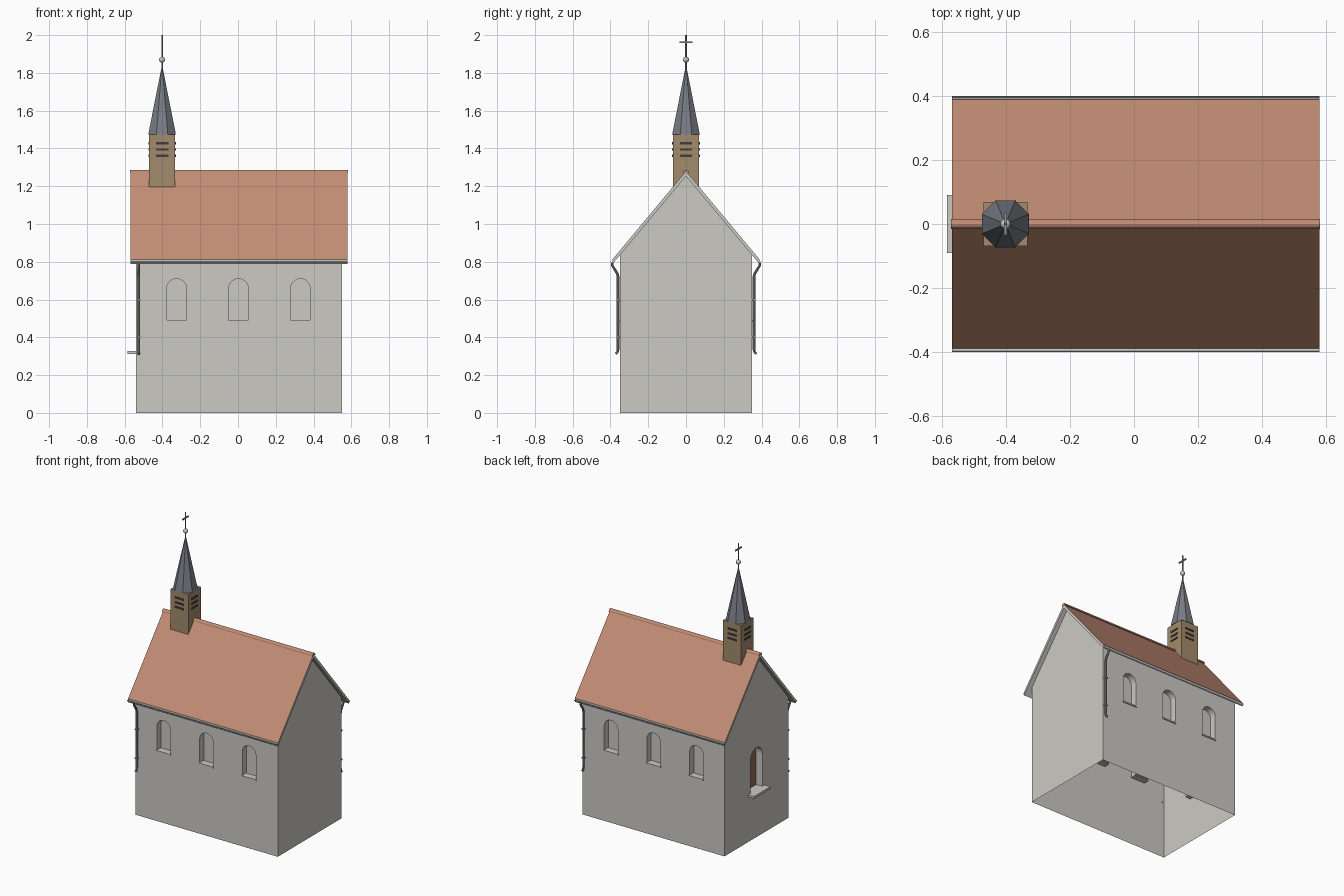
import bpy, bmesh, math
from mathutils import Vector

if "Cube" in bpy.data.objects:
    bpy.data.objects.remove(bpy.data.objects["Cube"])


def mat(name, rgb):
    m = bpy.data.materials.new(name)
    m.diffuse_color = (*rgb, 1)
    m.use_nodes = True
    m.node_tree.nodes["Principled BSDF"].inputs["Base Color"].default_value = m.diffuse_color
    return m


PLASTER = mat("plaster", (0.60, 0.59, 0.55))
TILE = mat("roof_tile", (0.54, 0.265, 0.175))
WOOD = mat("tower_wood", (0.37, 0.26, 0.15))
SLATE = mat("slate", (0.19, 0.205, 0.235))
DARK = mat("dark_louvre", (0.05, 0.045, 0.045))
METAL = mat("grey_metal", (0.30, 0.30, 0.30))
DOOR = mat("brown_panel", (0.27, 0.155, 0.085))


def finish(name, bm, *mats):
    bmesh.ops.recalc_face_normals(bm, faces=bm.faces)
    me = bpy.data.meshes.new(name)
    bm.to_mesh(me)
    bm.free()
    for m in mats:
        me.materials.append(m)
    ob = bpy.data.objects.new(name, me)
    bpy.context.collection.objects.link(ob)
    return ob


def prism(name, pts, axis, a, b, *mats):
    """Extrude a profile (horizontal, z) along the x or y axis from a to b."""
    bm = bmesh.new()
    put = (lambda p, t: (t, p[0], p[1])) if axis == "x" else (lambda p, t: (p[0], t, p[1]))
    r0 = [bm.verts.new(put(p, a)) for p in pts]
    r1 = [bm.verts.new(put(p, b)) for p in pts]
    bm.faces.new(r0)
    bm.faces.new(r1)
    for i in range(len(pts)):
        j = (i + 1) % len(pts)
        bm.faces.new((r0[i], r0[j], r1[j], r1[i]))
    return finish(name, bm, *mats)


def box(name, x0, x1, y0, y1, z0, z1, m):
    return prism(name, [(x0, z0), (x1, z0), (x1, z1), (x0, z1)], "y", y0, y1, m)


def arch(c, w, z0, z1):
    """Round-headed opening outline."""
    r = w / 2
    return [(c - r, z0), (c + r, z0)] + [
        (c + r * math.cos(math.pi * i / 10), z1 - r + r * math.sin(math.pi * i / 10))
        for i in range(11)]


def smooth(ob):
    bpy.ops.object.select_all(action="DESELECT")
    ob.select_set(True)
    bpy.context.view_layer.objects.active = ob
    bpy.ops.object.shade_smooth_by_angle(angle=math.radians(40))


# Walls with recessed windows, open underneath
walls = prism("walls", [(-0.35, 0), (0.35, 0), (0.35, 0.84), (0, 1.26), (-0.35, 0.84)],
              "x", -0.54, 0.55, PLASTER, DOOR)
cutters = []
for s in (-1, 1):
    for c in (-0.325, 0.003, 0.33):
        cutters.append(prism("window_cutter", arch(c, 0.104, 0.49, 0.71), "y",
                             s * 0.305, s * 0.45, PLASTER))
        box("window_sill", c - 0.056, c + 0.056, min(s * 0.31, s * 0.356),
            max(s * 0.31, s * 0.356), 0.483, 0.492, PLASTER)
cutters.append(prism("gable_cutter", arch(0, 0.13, 0.325, 0.62), "x", -0.7, -0.49, PLASTER))
for c in cutters:
    mod = walls.modifiers.new("cut", "BOOLEAN")
    mod.operation = "DIFFERENCE"
    mod.solver = "EXACT"
    mod.object = c
    c.hide_render = True
    c.hide_viewport = False
bpy.context.view_layer.objects.active = walls
walls.select_set(True)
for mod in list(walls.modifiers):
    bpy.ops.object.modifier_apply(modifier=mod.name)
for c in cutters:
    bpy.data.objects.remove(c)

bm = bmesh.new()
bm.from_mesh(walls.data)
for f in bm.faces:
    back_panel = abs(f.calc_center_median().x + 0.49) < 0.002 and abs(f.normal.x) > 0.9
    f.material_index = 1 if back_panel else 0
bmesh.ops.delete(bm, geom=[f for f in bm.faces if f.calc_center_median().z < 0.001],
                 context="FACES")
bm.to_mesh(walls.data)
bm.free()
box("gable_sill", -0.585, -0.5, -0.09, 0.09, 0.312, 0.328, PLASTER)

# Roof: tiled top faces, pale edges and underside
roof = prism("roof", [(0, 1.28), (0.39, 0.812), (0.39, 0.787), (0, 1.253),
                      (-0.39, 0.787), (-0.39, 0.812)], "x", -0.57, 0.58, PLASTER, TILE)
for p in roof.data.polygons:
    if p.normal.z > 0.3:
        p.material_index = 1
prism("ridge_tiles", [(0.016 * math.cos(math.pi * i / 6), 1.269 + 0.018 * math.sin(math.pi * i / 6))
                      for i in range(7)], "x", -0.572, 0.582, TILE)

# Gutters and downpipes
for s, x in ((-1, -0.525), (1, 0.535)):
    outer = [(s * (0.39 + 0.01 * math.cos(a)), 0.805 + 0.012 * math.sin(a))
             for a in [math.pi + math.pi * i / 8 for i in range(9)]]
    inner = [(s * (0.39 + 0.008 * math.cos(a)), 0.805 + 0.009 * math.sin(a))
             for a in [2 * math.pi - math.pi * i / 8 for i in range(9)]]
    prism("gutter", outer + inner, "x", -0.57, 0.58, PLASTER)

    path = [(0.391, 0.795), (0.389, 0.778), (0.364, 0.738), (0.36, 0.722),
            (0.36, 0.335), (0.363, 0.322), (0.373, 0.312)]
    cu = bpy.data.curves.new("downpipe", "CURVE")
    cu.dimensions = "3D"
    cu.bevel_depth = 0.007
    cu.bevel_resolution = 2
    cu.use_fill_caps = True
    sp = cu.splines.new("POLY")
    sp.points.add(len(path) - 1)
    for pt, (y, z) in zip(sp.points, path):
        pt.co = (x, s * y, z, 1)
    cu.materials.append(METAL)
    pipe = bpy.data.objects.new("downpipe", cu)
    bpy.context.collection.objects.link(pipe)
    bpy.ops.object.select_all(action="DESELECT")
    pipe.select_set(True)
    bpy.context.view_layer.objects.active = pipe
    bpy.ops.object.convert(target="MESH")
    smooth(pipe)
    for z in (0.4, 0.6):
        box("pipe_bracket", x - 0.009, x + 0.009, min(s * 0.349, s * 0.369),
            max(s * 0.349, s * 0.369), z - 0.004, z + 0.004, METAL)

# Bell tower with louvre slats on four sides
TX, H = -0.402, 0.069
box("tower", TX - H, TX + H, -H, H, 1.15, 1.475, WOOD)
for z in (1.362, 1.394, 1.428):
    for s in (-1, 1):
        a, b = sorted((s * (H - 0.003), s * (H + 0.004)))
        box("louvre", TX - 0.033, TX + 0.033, a, b, z - 0.006, z + 0.006, DARK)
        box("louvre", TX + a, TX + b, -0.033, 0.033, z - 0.006, z + 0.006, DARK)

# Eight-sided spire
bm = bmesh.new()
bmesh.ops.create_cone(bm, cap_ends=True, segments=8, radius1=0.079, radius2=0.004, depth=0.35)
for v in bm.verts:
    x, y = v.co.x, v.co.y
    a = math.atan2(y, x)
    # turn so that flat sides face the axes
    k = round((a - math.pi / 8) / (math.pi / 4) - 1e-4) * math.pi / 4 + math.pi / 8
    r = math.hypot(x, y)
    v.co = Vector((TX + r * math.cos(k), r * math.sin(k), v.co.z + 1.65))
finish("spire", bm, SLATE)

# Finial: rod, ball and cross bar
bm = bmesh.new()
bmesh.ops.create_cone(bm, cap_ends=True, segments=10, radius1=0.004, radius2=0.004, depth=0.2)
bmesh.ops.translate(bm, verts=bm.verts, vec=(TX, 0, 1.9))
smooth(finish("finial_rod", bm, METAL))
bm = bmesh.new()
bmesh.ops.create_uvsphere(bm, u_segments=16, v_segments=10, radius=0.016)
bmesh.ops.translate(bm, verts=bm.verts, vec=(TX, 0, 1.87))
smooth(finish("finial_ball", bm, PLASTER))
box("cross_bar", TX - 0.004, TX + 0.004, -0.034, 0.034, 1.957, 1.965, METAL)
